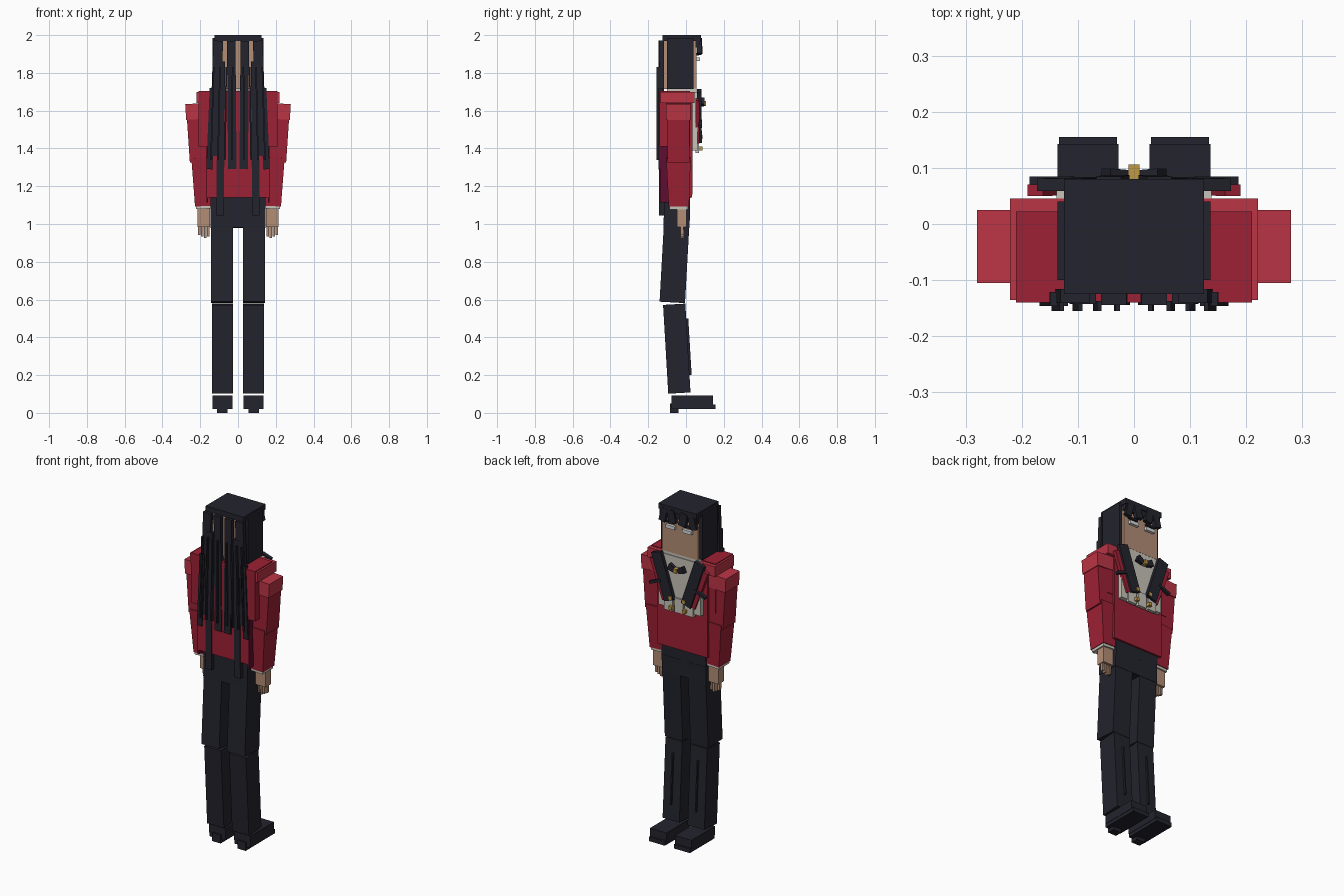
import bpy, bmesh
from mathutils import Vector, Matrix

cube = bpy.data.objects.get("Cube")
if cube:
    bpy.data.objects.remove(cube, do_unlink=True)


def material(name, rgb):
    m = bpy.data.materials.new(name)
    m.use_nodes = True
    color = (*rgb, 1)
    m.diffuse_color = color
    bsdf = m.node_tree.nodes["Principled BSDF"]
    bsdf.inputs["Base Color"].default_value = color
    bsdf.inputs["Roughness"].default_value = 0.9
    return m


BLACK = material("charcoal", (.017, .017, .027))
RED = material("jacket red", (.34, .015, .035))
BRIGHT = material("shoulder red", (.50, .035, .06))
MAROON = material("lining maroon", (.11, .004, .028))
SKIN = material("skin", (.45, .27, .18))
CREAM = material("shirt cream", (.57, .55, .48))
GOLD = material("gold", (.52, .32, .06))
WHITE = material("eye white", (.70, .70, .70))


def bar(name, start, end, width, depth, mat, taper=1):
    """Box running from start to end, width along x, depth along y."""
    a, b = Vector(start), Vector(end)
    axis = (b - a).normalized()
    side = Vector((1, 0, 0))
    side = (side - axis * side.dot(axis)).normalized()
    front = axis.cross(side)
    bm = bmesh.new()
    bmesh.ops.create_cube(bm, size=1)
    length = (b - a).length
    for v in bm.verts:
        k = taper if v.co.z > 0 else 1
        v.co = Vector((v.co.x * width * k, v.co.y * depth * k, v.co.z * length))
    turn = Matrix((side, front, axis)).transposed().to_4x4()
    bm.transform(Matrix.Translation((a + b) / 2) @ turn)
    bmesh.ops.recalc_face_normals(bm, faces=bm.faces)
    mesh = bpy.data.meshes.new(name)
    bm.to_mesh(mesh)
    bm.free()
    mesh.materials.append(mat)
    obj = bpy.data.objects.new(name, mesh)
    bpy.context.scene.collection.objects.link(obj)
    return obj


def box(name, xs, ys, zs, mat):
    """Upright box given by its limits."""
    x, y = sum(xs) / 2, sum(ys) / 2
    return bar(name, (x, y, zs[0]), (x, y, zs[1]), xs[1] - xs[0], ys[1] - ys[0], mat)


def wide(name, half, ys, zs, mat):
    """Box centred across the body."""
    return box(name, (-half, half), ys, zs, mat)


def pair_bar(name, start, end, width, depth, mat, taper=1):
    for tag, s in (("left", 1), ("right", -1)):
        bar(f"{tag}_{name}", (s * start[0], *start[1:]), (s * end[0], *end[1:]),
            width, depth, mat, taper)


def pair_box(name, xs, ys, zs, mat):
    x, y = sum(xs) / 2, sum(ys) / 2
    pair_bar(name, (x, y, zs[0]), (x, y, zs[1]), xs[1] - xs[0], ys[1] - ys[0], mat)


# Legs and shoes
pair_bar("thigh", (.084, -.0725, .585), (.084, -.045, 1.08), .117, .135, BLACK)
pair_bar("shin", (.082, -.035, .105), (.082, -.0625, .575), .11, .118, BLACK)
pair_bar("trouser_crease", (.082, .022, .2), (.082, .004, .5), .008, .016, BLACK)
pair_box("shoe", (.028, .136), (-.078, .143), (.04, .092), BLACK)
pair_box("sole", (.03, .134), (-.078, .155), (.02, .045), BLACK)
pair_box("heel", (.055, .11), (-.085, -.04), (0, .05), BLACK)

# Waist and jacket
bar("waist", (0, -.05, .98), (0, -.046, 1.16), .29, .138, BLACK)
bar("jacket_body", (0, -.053, 1.14), (0, -.05, 1.69), .33, .172, RED)
wide("jacket_upper", .21, (-.14, .022), (1.41, 1.705), RED)
wide("shoulder_yoke", .221, (-.135, .045), (1.64, 1.70), BRIGHT)
pair_box("lining", (.16, .168), (-.138, -.08), (1.115, 1.41), MAROON)

# Arms, cuffs and hands
pair_bar("shoulder_pad", (.212, -.04, 1.555), (.217, -.04, 1.638), .125, .13, BRIGHT)
pair_bar("upper_arm", (.194, -.04, 1.33), (.21, -.04, 1.57), .122, .118, RED)
pair_bar("forearm", (.185, -.038, 1.095), (.196, -.04, 1.35), .085, .108, RED, 1.2)
pair_bar("cuff", (.184, -.038, 1.08), (.185, -.038, 1.1), .078, .098, CREAM)
pair_box("hand", (.148, .215), (-.048, .002), (.985, 1.085), SKIN)
for i in range(4):
    x = .157 + i * .016
    tip = .925 + .008 * abs(i - 1)
    pair_bar(f"finger_{i}", (x, -.02, tip), (x, -.022, 1), .012, .018, SKIN)

# Shirt front with scalloped hem
wide("shirt_front", .138, (0, .06), (1.39, 1.70), CREAM)
wide("neck", .095, (-.09, .03), (1.66, 1.73), SKIN)
wide("shirt_collar", .122, (-.10, .055), (1.69, 1.718), CREAM)
for i in range(3):
    x = (i - 1) * .068
    box(f"hem_flap_{i}", (x - .028, x + .028), (.05, .07), (1.375, 1.46), CREAM)

# Lapels, bow and buttons
pair_bar("lapel", (.055, .073, 1.44), (.142, .07, 1.705), .065, .022, BLACK)
pair_bar("lapel_trim", (.092, .062, 1.43), (.176, .06, 1.66), .03, .02, RED)
pair_bar("lapel_notch", (.11, .075, 1.545), (.183, .075, 1.515), .016, .02, BLACK)
pair_bar("bow_wing", (.012, .087, 1.635), (.05, .087, 1.652), .028, .018, BLACK, 1.35)
wide("brooch", .01, (.075, .106), (1.625, 1.65), GOLD)
for z in (1.46, 1.40):
    pair_box("button", (.034, .054), (.06, .088), (z - .01, z + .01), GOLD)

# Head, eyes and fringe
wide("head", .117, (-.122, .056), (1.715, 1.975), SKIN)
wide("hair_cap", .125, (-.125, .08), (1.968, 2), BLACK)
pair_box("side_hair", (.112, .136), (-.10, .04), (1.715, 1.985), BLACK)
pair_box("eye", (.025, .085), (.05, .073), (1.862, 1.882), WHITE)
pair_box("eyebrow", (.03, .09), (.05, .068), (1.893, 1.905), BLACK)
wide("fringe", .122, (.05, .074), (1.935, 1.975), BLACK)
pair_bar("fringe_outer_lock", (.105, .07, 1.9), (.085, .07, 1.98), .04, .022, BLACK)
pair_bar("fringe_inner_lock", (.03, .076, 1.905), (.045, .074, 1.98), .045, .022, BLACK)

# Long hair strands: top (x, z), bottom (x, z), width
strands = (
    (.105, 1.97, .125, 1.36, .052),
    (.088, 1.86, .095, 1.045, .04),
    (.036, 1.97, .03, 1.29, .045),
    (.134, 1.72, .152, 1.29, .032),
)
for i, (xt, zt, xb, zb, w) in enumerate(strands):
    y = -.128 - .002 * i
    pair_bar(f"hair_strand_{i}", (xb, y, zb), (xt, y, zt), w, .025, BLACK)
for i in range(4):
    x = .032 + i * .037
    pair_bar(f"fine_strand_{i}", (x, -.146, 1.34), (x * .9, -.146, 1.83), .008, .018, BLACK)
